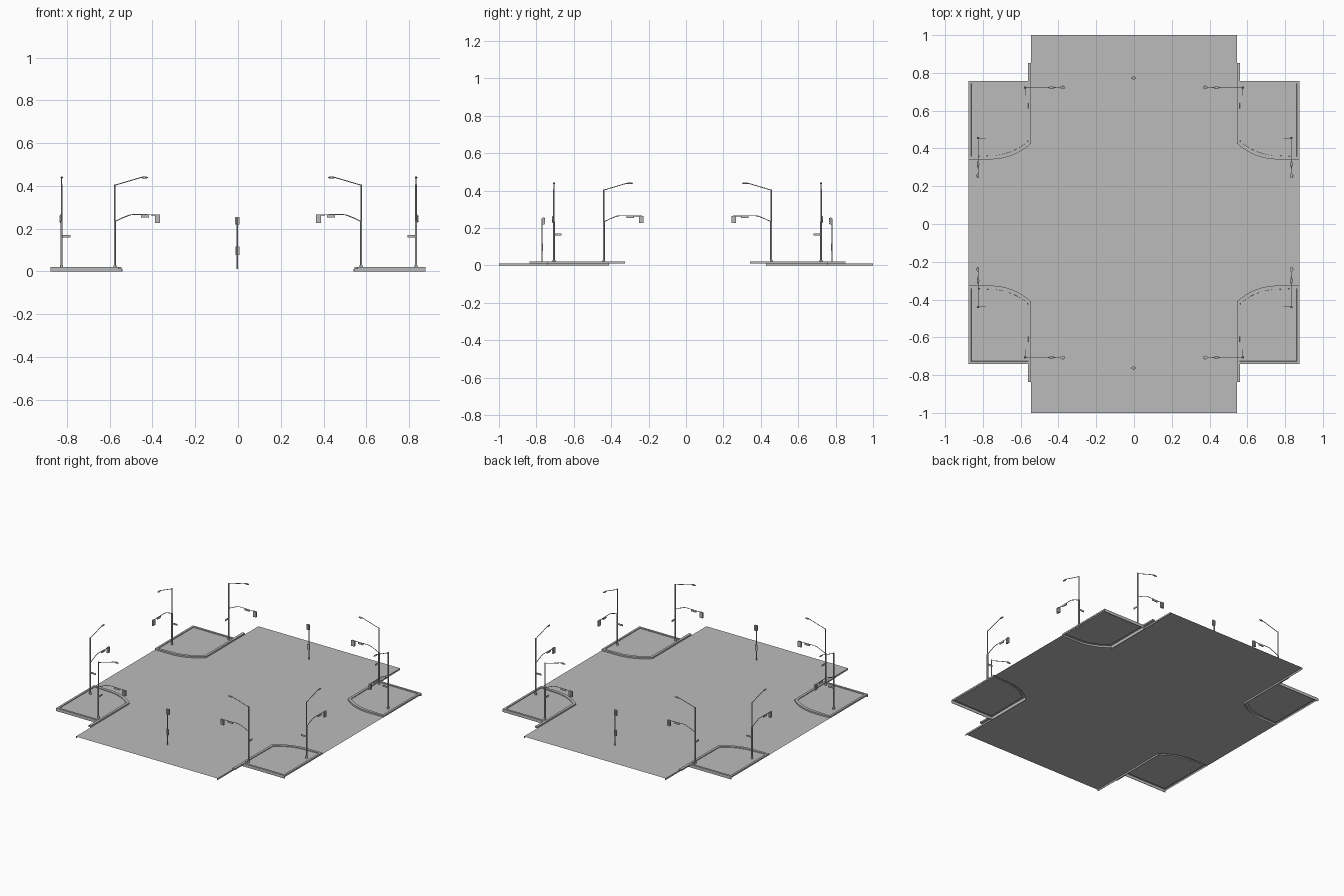
import bpy, bmesh, math
from mathutils import Matrix, Vector

cube = bpy.data.objects.get("Cube")
if cube:
    bpy.data.objects.remove(cube, do_unlink=True)

grey = bpy.data.materials.new("concrete_grey")
grey.use_nodes = True
COLOUR = (0.5, 0.5, 0.5, 1)
grey.diffuse_color = COLOUR
grey.node_tree.nodes["Principled BSDF"].inputs["Base Color"].default_value = COLOUR

ROAD_Z, TOP_Z, SHIFT = 0.011, 0.021, 0.008
EDGE_X, SIDE_X, CURB_END, BLOCK_END = 0.544, 0.876, 0.844, 0.749
CORNERS = [(sx, sy) for sx in (-1, 1) for sy in (-1, 1)]


def finish(name, bm, matrix=None, smooth=False, recalc=True):
    if matrix:
        bm.transform(matrix)
    if recalc:
        bmesh.ops.recalc_face_normals(bm, faces=bm.faces[:])
    mesh = bpy.data.meshes.new(name)
    bm.to_mesh(mesh)
    bm.free()
    mesh.materials.append(grey)
    obj = bpy.data.objects.new(name, mesh)
    bpy.context.collection.objects.link(obj)
    if smooth:
        bpy.ops.object.select_all(action='DESELECT')
        obj.select_set(True)
        bpy.context.view_layer.objects.active = obj
        bpy.ops.object.shade_smooth_by_angle(angle=math.radians(50))
    return obj


def box(bm, low, high):
    low, high = Vector(low), Vector(high)
    m = Matrix.Translation((low + high) / 2) @ Matrix.Diagonal((*(high - low), 1))
    bmesh.ops.create_cube(bm, size=1, matrix=m)


def rod(bm, a, b, r1, r2=None, sides=8):
    a, b = Vector(a), Vector(b)
    turn = (b - a).to_track_quat('Z', 'Y').to_matrix().to_4x4()
    bmesh.ops.create_cone(bm, cap_ends=True, segments=sides, radius1=r1,
                          radius2=r1 if r2 is None else r2, depth=(b - a).length,
                          matrix=Matrix.Translation((a + b) / 2) @ turn)


def path(bm, points, r):
    for a, b in zip(points, points[1:]):
        rod(bm, a, b, r, sides=6)


def quadrant(sx, sy):
    return Matrix.Translation((0, SHIFT, 0)) @ Matrix.Diagonal((sx, sy, 1, 1))


# Rounded kerb line, from the main road edge out to the side road
RADIUS, STEPS = 0.317, 8
SWEEP = math.asin((0.76 - EDGE_X) / RADIUS)
arc = []
for i in range(STEPS + 1):
    t = SWEEP * (1 - i / STEPS)
    arc.append((0.76 - RADIUS * math.sin(t), 0.651 - RADIUS * math.cos(t)))
kerb_line = arc + [(SIDE_X, arc[-1][1])]

# Crossroads surface, one flat sheet
bm = bmesh.new()
outline = []
for sx, sy in ((1, 1), (-1, 1), (-1, -1), (1, -1)):
    part = [(sx * x, sy * y + SHIFT) for x, y in reversed(kerb_line)]
    part.append((sx * EDGE_X, sy))
    outline += part if sx * sy > 0 else part[::-1]
bm.faces.new([bm.verts.new((x, y, ROAD_Z)) for x, y in outline])
bm.normal_update()
if bm.faces[:][0].normal.z < 0:
    bmesh.ops.reverse_faces(bm, faces=bm.faces[:])
bmesh.ops.triangulate(bm, faces=bm.faces[:])
finish("road_surface", bm, recalc=False)

for sx, sy in CORNERS:
    # Corner pavement: raised kerb rim around a slightly sunken sheet
    bm = bmesh.new()
    shape = kerb_line + [(SIDE_X, BLOCK_END), (EDGE_X, BLOCK_END)]
    face = bm.faces.new([bm.verts.new((x, y, TOP_Z)) for x, y in shape])
    rim = bm.edges[:]
    wall = bmesh.ops.extrude_edge_only(bm, edges=rim)["geom"]
    for v in wall:
        if isinstance(v, bmesh.types.BMVert):
            v.co.z = ROAD_Z - 0.001
    for lowered in (0, 0.005):
        bmesh.ops.inset_region(bm, faces=[face], thickness=0.02 if not lowered else 0.0005)
        for v in face.verts:
            v.co.z -= lowered
    m = quadrant(sx, sy)
    if sx * sy < 0:
        bmesh.ops.reverse_faces(bm, faces=bm.faces[:])
    bm.normal_update()
    finish("corner_pavement", bm, m, recalc=False)

    # Kerb stub running on past the pavement
    bm = bmesh.new()
    box(bm, (EDGE_X, BLOCK_END, ROAD_Z), (EDGE_X + 0.018, CURB_END, TOP_Z))
    finish("kerb_end", bm, m)

    # Footing walls below the kerb and the outer pavement edge
    bm = bmesh.new()
    end = 1 - sy * SHIFT
    box(bm, (EDGE_X - 0.003, arc[0][1], 0), (EDGE_X, end, ROAD_Z))
    box(bm, (EDGE_X, BLOCK_END - 0.003, 0), (SIDE_X, BLOCK_END, ROAD_Z))
    finish("footing_wall", bm, m)


def street_pole(origin, along, across):
    """Pole with arms along one direction and a name sign across it."""
    m = Matrix.Translation(origin) @ Matrix(
        (along, across, (0, 0, 1))).transposed().to_4x4()
    bm = bmesh.new()
    rod(bm, (0, 0, 0.015), (0, 0, 0.235), 0.005)
    rod(bm, (0, 0, 0.235), (0, 0, 0.407), 0.004)
    rod(bm, (0, 0, 0.015), (0, 0, 0.03), 0.007)
    finish("lamp_pole", bm, m, True)

    bm = bmesh.new()
    path(bm, [(0, 0, 0.403), (0.118, 0, 0.438), (0.135, 0, 0.439)], 0.0022)
    finish("lamp_arm", bm, m, True)
    bm = bmesh.new()
    bmesh.ops.create_uvsphere(bm, u_segments=10, v_segments=6, radius=1,
                              matrix=Matrix.Translation((0.139, 0, 0.439))
                              @ Matrix.Diagonal((0.018, 0.006, 0.005, 1)))
    finish("lamp_head", bm, m, True)

    bm = bmesh.new()
    path(bm, [(0, 0, 0.233), (0.035, 0, 0.25), (0.07, 0, 0.264), (0.09, 0, 0.266),
              (0.205, 0, 0.264)], 0.0022)
    finish("signal_arm", bm, m, True)
    bm = bmesh.new()
    box(bm, (0.187, -0.007, 0.227), (0.211, 0.004, 0.265))
    for z in (0.235, 0.246, 0.257):
        rod(bm, (0.199, -0.006, z), (0.199, -0.011, z), 0.0045)
    finish("signal_head", bm, m)
    bm = bmesh.new()
    box(bm, (0.122, -0.003, 0.253), (0.16, 0.003, 0.264))
    finish("arm_sign", bm, m)
    bm = bmesh.new()
    box(bm, (-0.0015, 0, 0.159), (0.0015, 0.041, 0.17))
    finish("street_sign", bm, m)


# Two poles on every corner
for sx, sy in CORNERS:
    street_pole((sx * 0.576, sy * 0.714 + SHIFT, 0), (-sx, 0, 0), (0, -sy, 0))
    street_pole((sx * 0.829 + 0.004, sy * 0.447 + SHIFT, 0), (0, -sy, 0), (-sx, 0, 0))

# Signal posts in the middle of the main road
for sy in (-1, 1):
    m = Matrix.Translation((-0.003, sy * 0.775 + SHIFT * 0.7, 0)) @ Matrix.Diagonal((1, -sy, 1, 1))
    bm = bmesh.new()
    rod(bm, (0, 0, ROAD_Z), (0, 0, 0.25), 0.0035)
    finish("median_post", bm, m, True)
    bm = bmesh.new()
    box(bm, (-0.01, 0.002, 0.218), (0.01, 0.012, 0.255))
    for z in (0.226, 0.237, 0.248):
        rod(bm, (0, 0.011, z), (0, 0.016, z), 0.0045)
    finish("median_signal", bm, m)
    bm = bmesh.new()
    box(bm, (-0.009, 0.002, 0.077), (0.009, 0.006, 0.117))
    finish("median_sign", bm, m)
